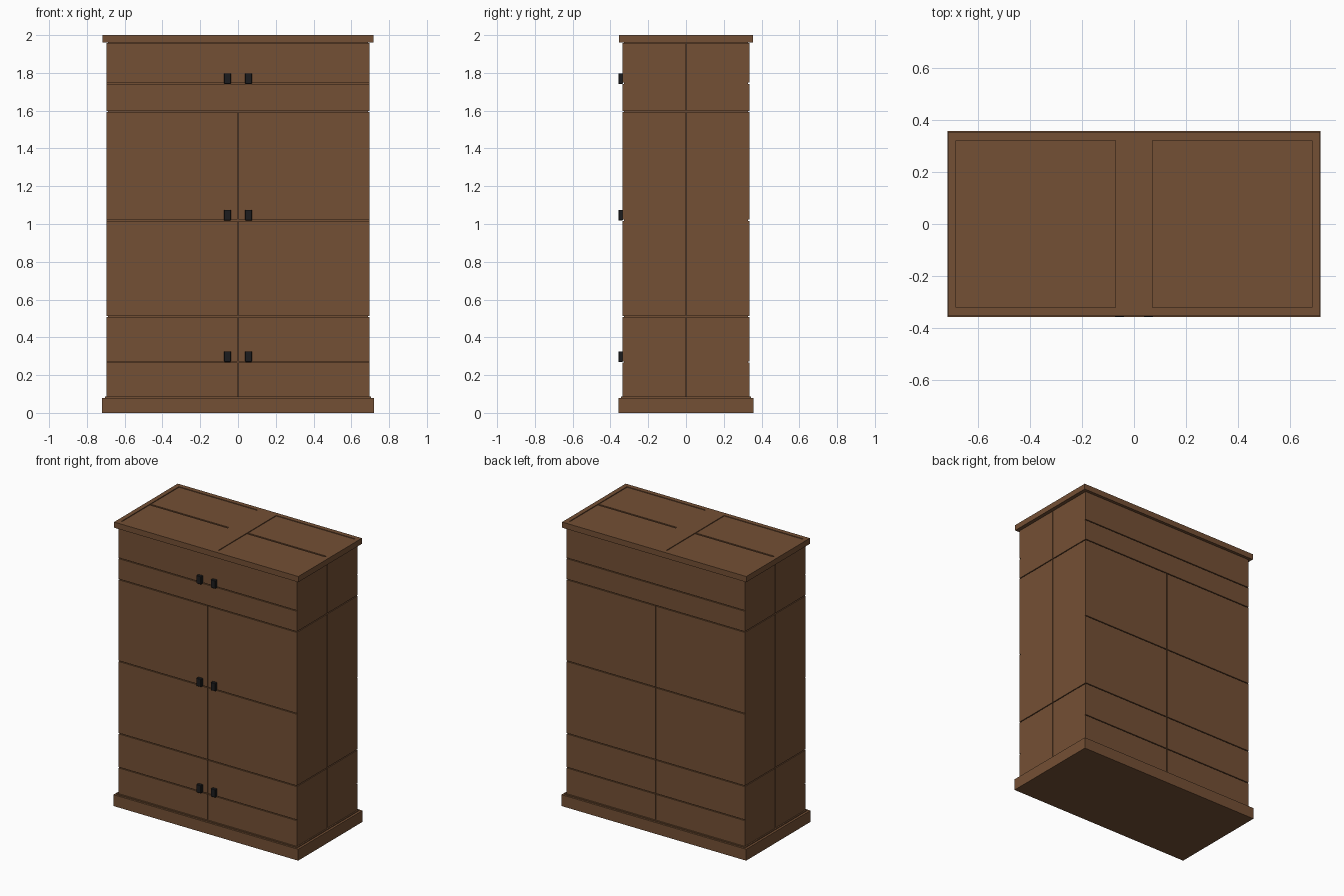
import bpy
import bmesh
from mathutils import Matrix, Vector

if "Cube" in bpy.data.objects:
    bpy.data.objects.remove(bpy.data.objects["Cube"], do_unlink=True)


def material(name, color):
    m = bpy.data.materials.new(name)
    m.use_nodes = True
    m.diffuse_color = color
    m.node_tree.nodes["Principled BSDF"].inputs["Base Color"].default_value = color
    return m


wood = material("brown wood", (0.175, 0.08, 0.035, 1))
iron = material("black iron", (0.012, 0.012, 0.013, 1))


def boxes(name, bounds, mat, bevel=0):
    """One object made of boxes, each given as two opposite corners."""
    bm = bmesh.new()
    for lo, hi in bounds:
        lo, hi = Vector(lo), Vector(hi)
        place = Matrix.Translation((lo + hi) / 2) @ Matrix.Diagonal((*(hi - lo), 1))
        bmesh.ops.create_cube(bm, size=1, matrix=place)
    mesh = bpy.data.meshes.new(name)
    bm.to_mesh(mesh)
    bm.free()
    mesh.materials.append(mat)
    obj = bpy.data.objects.new(name, mesh)
    bpy.context.collection.objects.link(obj)
    if bevel:
        mod = obj.modifiers.new("Bevel", "BEVEL")
        mod.width, mod.segments = bevel, 1
    return obj


W, D = 0.695, 0.337      # half width and half depth of the body
GAP, SKIN = 0.003, 0.008  # half seam width and panel thickness
BASE, TOP = 0.08, 1.96
DRAWER = 1.596            # bottom of the wide top drawer

# Carcass behind the panels
boxes("carcass", [((-W + SKIN, -D + SKIN, 0.04), (W - SKIN, D - SKIN, TOP + 0.01))], wood)

# Front and back panels: paired doors below, a full-width drawer above
rows = [BASE, 0.27, 0.51, 1.02, DRAWER, 1.745, TOP]
for name, y0 in (("front_panels", -D), ("back_panels", D - SKIN)):
    parts = []
    for z0, z1 in zip(rows, rows[1:]):
        spans = [(-W, W)] if z0 >= DRAWER else [(-W, -GAP), (GAP, W)]
        parts += [((a, y0, z0 + GAP), (b, y0 + SKIN, z1 - GAP)) for a, b in spans]
    boxes(name, parts, wood)

# Side panels in three rows and two columns
rows = [BASE, 0.51, DRAWER, TOP]
edge = D - SKIN
for name, x0 in (("right_panels", -W), ("left_panels", W - SKIN)):
    parts = [((x0, a, z0 + GAP), (x0 + SKIN, b, z1 - GAP))
             for z0, z1 in zip(rows, rows[1:])
             for a, b in ((-edge, -GAP), (GAP, edge))]
    boxes(name, parts, wood)

# Plinth with a low stepped lip
boxes("plinth", [((-0.72, -0.358, 0), (0.72, 0.358, BASE))], wood)
boxes("plinth_lip", [((-0.704, -0.345, BASE), (0.704, 0.345, BASE + 0.006))], wood)

# Cornice: slab, raised rim, middle stile and four top panels
X, Y, RIM, STILE, Z = 0.718, 0.354, 0.032, 0.072, 1.992
boxes("cornice", [((-X, -Y, TOP), (X, Y, Z))], wood)
boxes("cornice_rim", [
    ((-X, -Y, Z), (X, -Y + RIM, 2)), ((-X, Y - RIM, Z), (X, Y, 2)),
    ((-X, -Y + RIM, Z), (-X + RIM, Y - RIM, 2)),
    ((X - RIM, -Y + RIM, Z), (X, Y - RIM, 2)),
    ((-STILE, -Y + RIM, Z), (STILE, Y - RIM, 2))], wood)
boxes("top_panels", [
    ((min(sx * (STILE + GAP), sx * (X - RIM - GAP)), a, Z),
     (max(sx * (STILE + GAP), sx * (X - RIM - GAP)), b, 1.997))
    for sx in (-1, 1)
    for a, b in ((-Y + RIM + GAP, -0.006), (0.006, Y - RIM - GAP))], wood)

# Paired handles on the drawer and doors
for label, z in (("drawer", 1.77), ("door", 1.047), ("lower_door", 0.298)):
    for side, x in (("right", -0.056), ("left", 0.056)):
        boxes(f"{label}_handle_{side}",
              [((x - 0.018, -0.358, z - 0.028), (x + 0.018, -D + 0.003, z + 0.028))],
              iron, 0.002)
